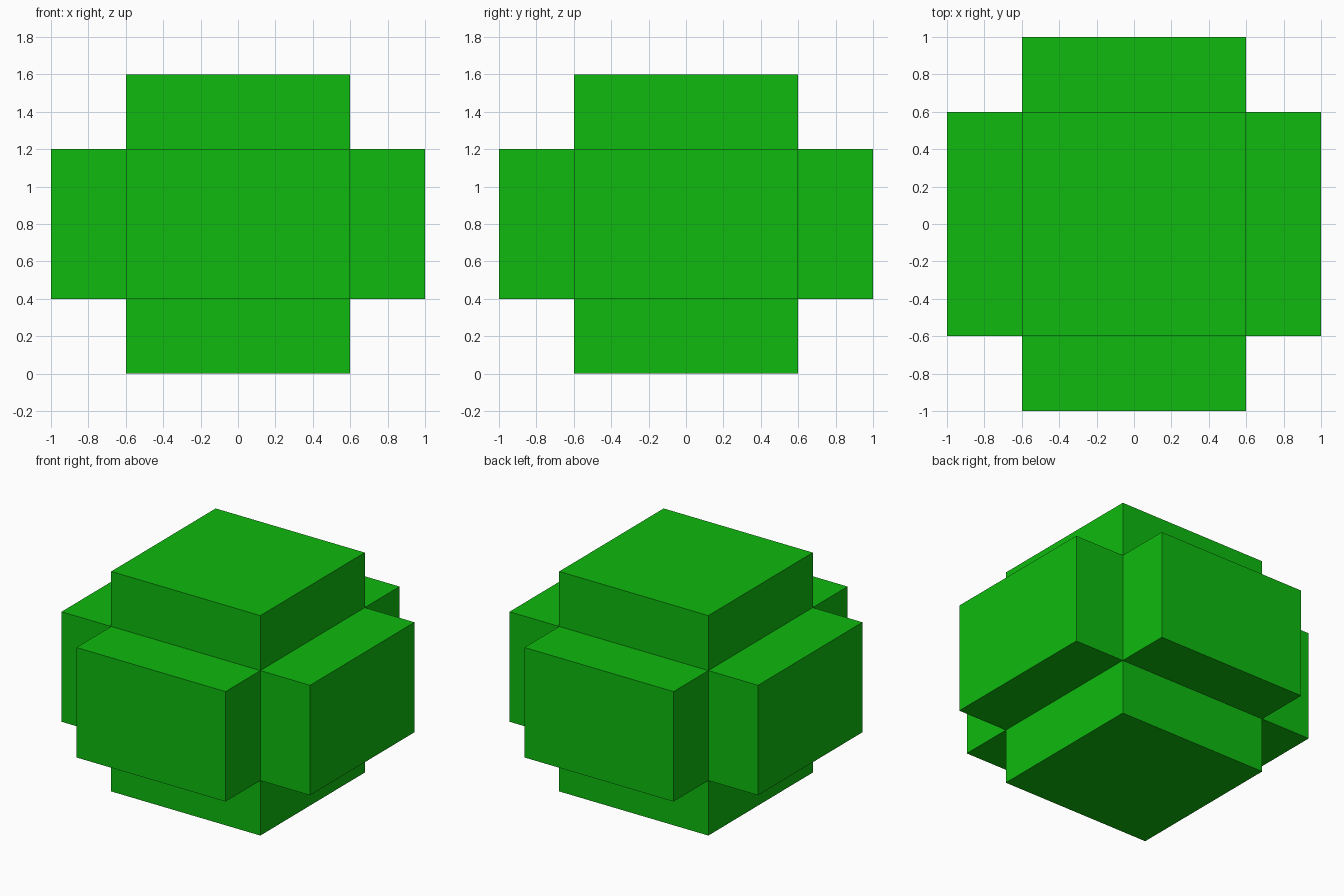
import bpy, bmesh
from mathutils import Matrix

if "Cube" in bpy.data.objects:
    bpy.data.objects.remove(bpy.data.objects["Cube"])

# One flat green for the whole model
green = bpy.data.materials.new("green")
green.diffuse_color = (0.0045, 0.49, 0.0045, 1)
green.use_nodes = True
green.node_tree.nodes["Principled BSDF"].inputs["Base Color"].default_value = green.diffuse_color

# Core block: 1.2 x 1.2 x 1.6, standing on z = 0
bm = bmesh.new()
bmesh.ops.create_cube(bm, size=1, matrix=Matrix.Translation((0, 0, 0.8)) @ Matrix.Diagonal((1.2, 1.2, 1.6, 1)))

# Cut the sides into three bands
for z in (0.4, 1.2):
    bmesh.ops.bisect_plane(bm, geom=bm.verts[:] + bm.edges[:] + bm.faces[:],
                           plane_co=(0, 0, z), plane_no=(0, 0, 1))

# Pull the middle band of each side out into an arm
bm.normal_update()
sides = [f for f in bm.faces if abs(f.normal.z) < 0.1
         and abs(f.calc_center_median().z - 0.8) < 0.1]
for f in sides:
    n = f.normal.copy()
    arm = bmesh.ops.extrude_discrete_faces(bm, faces=[f])["faces"][0]
    bmesh.ops.translate(bm, verts=arm.verts[:], vec=n * 0.4)
bmesh.ops.recalc_face_normals(bm, faces=bm.faces[:])

mesh = bpy.data.meshes.new("cross_block")
bm.to_mesh(mesh)
bm.free()
mesh.materials.append(green)
bpy.context.collection.objects.link(bpy.data.objects.new("cross_block", mesh))
